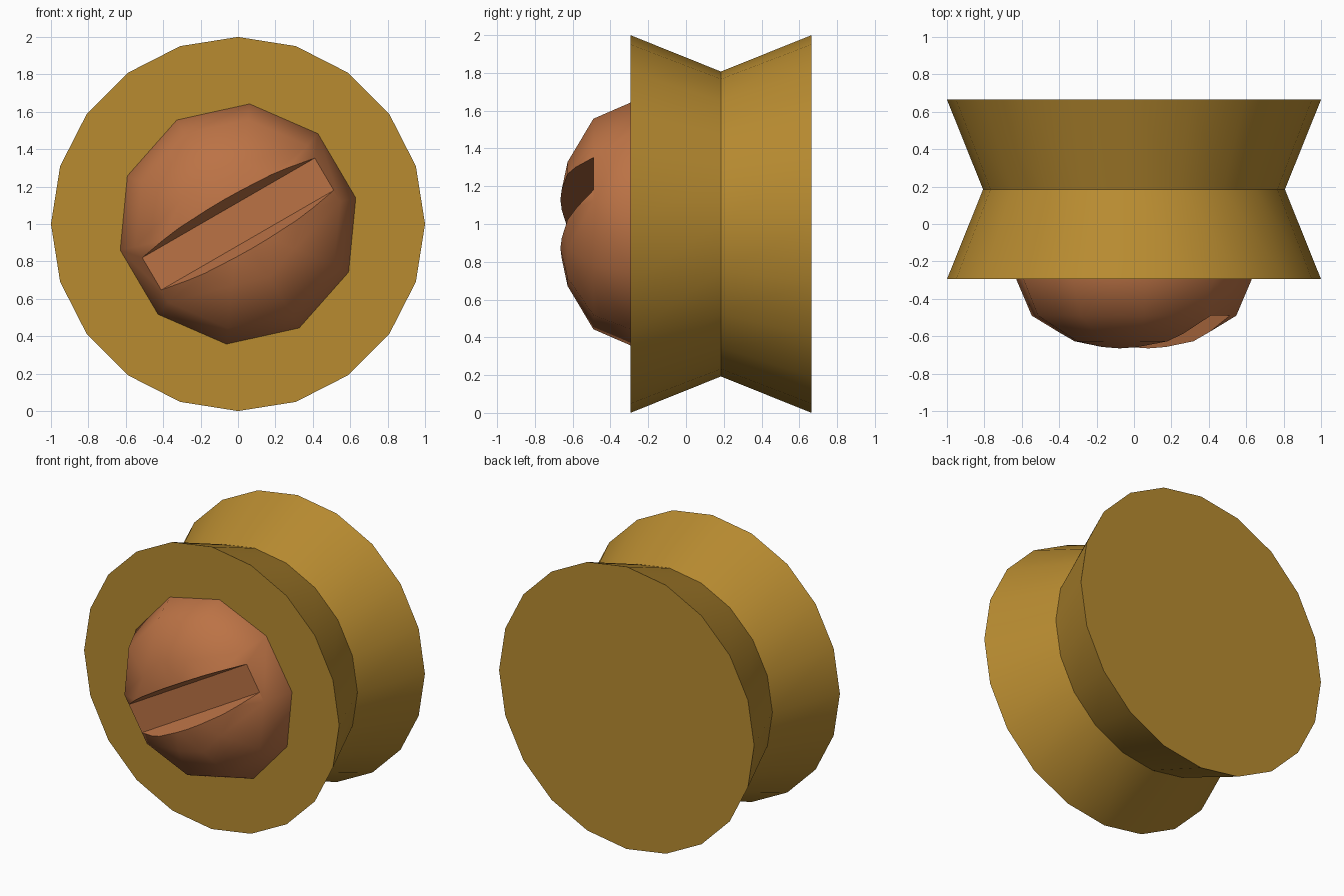
import bpy, bmesh, math
from mathutils import Matrix

if "Cube" in bpy.data.objects:
    bpy.data.objects.remove(bpy.data.objects["Cube"])


def material(name, rgb):
    m = bpy.data.materials.new(name)
    m.diffuse_color = (*rgb, 1)
    m.use_nodes = True
    m.node_tree.nodes["Principled BSDF"].inputs["Base Color"].default_value = m.diffuse_color
    return m


def finish(name, bm, mat=None):
    bmesh.ops.recalc_face_normals(bm, faces=bm.faces)
    me = bpy.data.meshes.new(name)
    bm.to_mesh(me)
    bm.free()
    ob = bpy.data.objects.new(name, me)
    bpy.context.collection.objects.link(ob)
    if mat:
        me.materials.append(mat)
    return ob


def lathe(name, profile, sides, start, mat):
    """Capped solid from (radius, y) rings around the y axis at z = 1."""
    bm = bmesh.new()
    rings = []
    for r, y in profile:
        angles = [math.radians(start) + math.tau * i / sides for i in range(sides)]
        rings.append([bm.verts.new((r * math.cos(a), y, 1 + r * math.sin(a)))
                      for a in angles])
    for a, b in zip(rings, rings[1:]):
        for i in range(sides):
            j = (i + 1) % sides
            bm.faces.new((a[i], a[j], b[j], b[i]))
    bm.faces.new(rings[0])
    bm.faces.new(rings[-1])
    return finish(name, bm, mat)


def select_only(ob):
    bpy.ops.object.select_all(action='DESELECT')
    ob.select_set(True)
    bpy.context.view_layer.objects.active = ob


brass = material("brass", (0.48, 0.26, 0.03))
copper = material("copper", (0.5, 0.17, 0.06))

# Grooved wheel
wheel = lathe("wheel", [(1, -0.295), (0.807, 0.185), (1, 0.665)], 20, 90, brass)

# Domed screw head
dome = lathe("screw_head", [(0.645, -0.29), (0.645, -0.295), (0.56, -0.49),
                            (0.33, -0.627), (0.15, -0.665), (0.04, -0.668)],
             10, 12.5, copper)

# Slot with sloping walls, tilted 30 degrees
bm = bmesh.new()
section = [(-0.1, -0.49), (0.1, -0.49), (0.186, -0.79), (-0.186, -0.79)]
ends = [[bm.verts.new((x, y, z)) for z, y in section] for x in (-1, 1)]
for i in range(4):
    j = (i + 1) % 4
    bm.faces.new((ends[0][i], ends[0][j], ends[1][j], ends[1][i]))
bm.faces.new(ends[0])
bm.faces.new(ends[1])
bm.transform(Matrix.Translation((0, 0, 1)) @ Matrix.Rotation(math.radians(-30), 4, 'Y'))
cutter = finish("slot_cutter", bm, copper)
cutter.hide_render = True

cut = dome.modifiers.new("slot", 'BOOLEAN')
cut.operation = 'DIFFERENCE'
cut.solver = 'EXACT'
cut.object = cutter
select_only(dome)
bpy.ops.object.modifier_apply(modifier=cut.name)
bpy.data.objects.remove(cutter)

# Smooth shading with sharp rims
for ob, angle in ((wheel, 30), (dome, 40)):
    select_only(ob)
    bpy.ops.object.shade_smooth_by_angle(angle=math.radians(angle))
